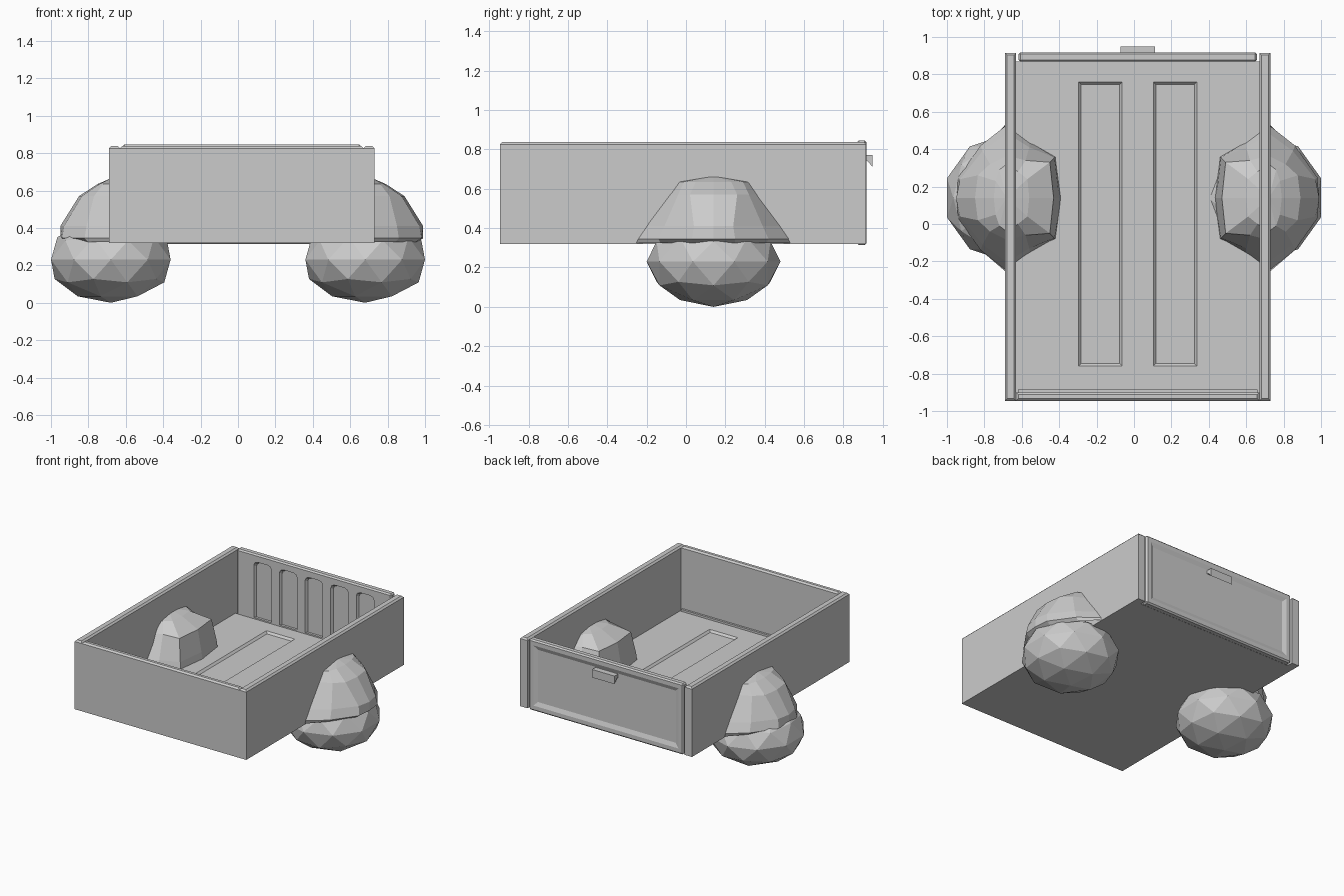
import bpy, bmesh
from mathutils import Vector

if "Cube" in bpy.data.objects:
    bpy.data.objects.remove(bpy.data.objects["Cube"])

CX = 0.02      # centre line of the cargo bed
AXLE_Y = 0.14


def new_object(name, bm):
    bmesh.ops.recalc_face_normals(bm, faces=bm.faces)
    me = bpy.data.meshes.new(name)
    bm.to_mesh(me)
    bm.free()
    ob = bpy.data.objects.new(name, me)
    bpy.context.collection.objects.link(ob)
    return ob


def box(name, lo, hi, bevel=0.0):
    lo, hi = Vector(lo), Vector(hi)
    bm = bmesh.new()
    bmesh.ops.create_cube(bm, size=1)
    for v in bm.verts:
        v.co = (lo + hi) / 2 + v.co * (hi - lo)
    if bevel:
        bmesh.ops.bevel(bm, geom=bm.edges[:], offset=bevel, segments=1,
                        affect='EDGES', profile=0.5)
    return new_object(name, bm)


def bevel_top(ob, zmin, width):
    bm = bmesh.new()
    bm.from_mesh(ob.data)
    edges = [e for e in bm.edges if all(v.co.z > zmin for v in e.verts)]
    bmesh.ops.bevel(bm, geom=edges, offset=width, segments=1, affect='EDGES')
    bm.to_mesh(ob.data)
    bm.free()


def tapered(name, outline, inner, direction):
    """Recess cutter: mouth outline, and a smaller outline at the bottom."""
    bm = bmesh.new()
    d = Vector(direction)
    rings = [[bm.verts.new(Vector(p) - d) for p in outline],
             [bm.verts.new(p) for p in outline],
             [bm.verts.new(Vector(p) + d) for p in inner]]
    n = len(outline)
    for a, b in zip(rings, rings[1:]):
        for i in range(n):
            bm.faces.new((a[i], a[(i + 1) % n], b[(i + 1) % n], b[i]))
    bm.faces.new(rings[0])
    bm.faces.new(rings[-1])
    return new_object(name, bm)


def carve(ob, cutter):
    mod = ob.modifiers.new("recess", 'BOOLEAN')
    mod.operation = 'DIFFERENCE'
    mod.solver = 'EXACT'
    mod.object = cutter
    cutter.hide_render = True
    bpy.context.view_layer.objects.active = ob
    bpy.ops.object.modifier_apply(modifier=mod.name)
    bpy.data.objects.remove(cutter)


# Bed floor with two long recessed panels
floor = box("bed_floor", (CX - 0.70, -0.94, 0.32), (CX + 0.70, 0.87, 0.36))
for s in (-1, 1):
    def rect(g):
        x, w, h = CX + s * 0.2, 0.117 - g, 0.76 - g
        return [(x - w, -h, 0.36), (x + w, -h, 0.36), (x + w, h, 0.36), (x - w, h, 0.36)]
    carve(floor, tapered("floor_cutter", rect(0), rect(0.014), (0, 0, -0.015)))

# Front wall, side walls and a low skirting at the foot of the front wall
wall = box("front_wall", (CX - 0.65, -0.945, 0.32), (CX + 0.65, -0.90, 0.838))
bevel_top(wall, 0.8, 0.012)
box("front_skirting", (CX - 0.64, -0.905, 0.35), (CX + 0.64, -0.885, 0.375))
for side, s in (("left", -1), ("right", 1)):
    xs = sorted((CX + s * 0.65, CX + s * 0.71))
    w = box(side + "_wall", (xs[0], -0.945, 0.32), (xs[1], 0.915, 0.838))
    bevel_top(w, 0.8, 0.012)

# Tailgate: five rounded slots inside, one framed panel outside
gate = box("tailgate", (CX - 0.638, 0.868, 0.315), (CX + 0.638, 0.918, 0.845), 0.01)
for i in range(5):
    x = CX + (i - 2) * 0.212

    def slot(g):
        w, t, c = 0.073 - g, 0.79 - g, 0.03
        pts = [(-w, 0.37), (w, 0.37), (w, t - c), (w - c * 0.3, t - c * 0.3), (w - c, t),
               (c - w, t), (c * 0.3 - w, t - c * 0.3), (-w, t - c)]
        return [(x + px, 0.868, pz) for px, pz in pts]
    carve(gate, tapered("slot_cutter", slot(0), slot(0.01), (0, 0.018, 0)))


def panel(g):
    w, b, t = 0.60 - g, 0.355 + g, 0.805 - g
    return [(CX - w, 0.918, b), (CX + w, 0.918, b), (CX + w, 0.918, t), (CX - w, 0.918, t)]


carve(gate, tapered("panel_cutter", panel(0), panel(0.03), (0, -0.012, 0)))

# Tailgate handle: wedge profile swept along x
bm = bmesh.new()
profile = [(0.90, 0.772), (0.948, 0.772), (0.948, 0.712), (0.918, 0.745), (0.90, 0.745)]
ends = [[bm.verts.new((x, y, z)) for y, z in profile] for x in (CX - 0.093, CX + 0.093)]
for i in range(5):
    j = (i + 1) % 5
    bm.faces.new((ends[0][i], ends[0][j], ends[1][j], ends[1][i]))
for e in ends:
    bm.faces.new(e)
new_object("tailgate_handle", bm)

# Faceted wheel housings, lofted from half rings (outward distance, y) up to an apex
RINGS = [
    (0.325, [(0.24, 0), (0.23, 0.11), (0.12, 0.27), (0, 0.40), (-0.12, 0.30), (-0.26, 0.22), (-0.29, 0)]),
    (0.345, [(0.27, 0), (0.26, 0.11), (0.14, 0.28), (0, 0.39), (-0.12, 0.30), (-0.26, 0.22), (-0.29, 0)]),
    (0.41, [(0.27, 0), (0.25, 0.10), (0.13, 0.25), (0, 0.345), (-0.12, 0.27), (-0.255, 0.215), (-0.28, 0)]),
    (0.57, [(0.17, 0), (0.155, 0.12), (0.09, 0.18), (0, 0.225), (-0.1, 0.20), (-0.23, 0.19), (-0.25, 0)]),
    (0.635, [(0.07, 0), (0.06, 0.09), (0.04, 0.15), (0, 0.18), (-0.06, 0.14), (-0.11, 0.10), (-0.12, 0)]),
]
for side, s in (("left", -1), ("right", 1)):
    bm = bmesh.new()
    loops = []
    for z, half in RINGS:
        full = half + [(d, -y) for d, y in half[-2:0:-1]]
        loops.append([bm.verts.new((CX + s * (0.70 + d), AXLE_Y + y, z)) for d, y in full])
    n = len(loops[0])
    apex = bm.verts.new((CX + s * 0.70, AXLE_Y, 0.665))
    for i in range(n):
        j = (i + 1) % n
        for a, b in zip(loops, loops[1:]):
            bm.faces.new((a[i], a[j], b[j], b[i]))
        bm.faces.new((loops[-1][i], loops[-1][j], apex))
    new_object(side + "_wheel_housing", bm)

# Low-poly wheels
for side, s in (("left", -1), ("right", 1)):
    bpy.ops.mesh.primitive_ico_sphere_add(subdivisions=2, radius=1,
                                          location=(s * 0.68, AXLE_Y, 0.23))
    wheel = bpy.context.object
    wheel.name = side + "_wheel"
    wheel.scale = (0.336, 0.34, 0.23)
